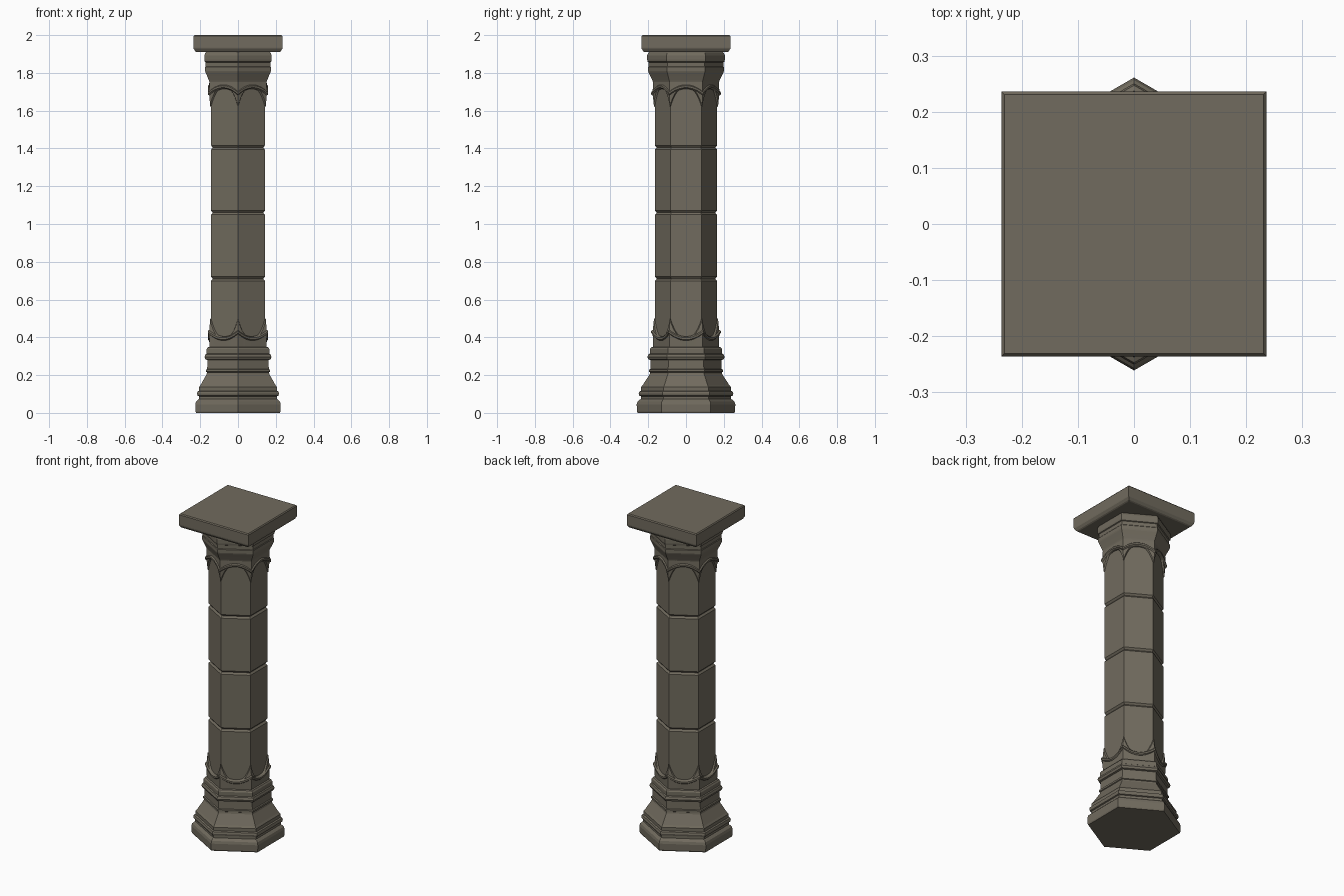
import bpy, bmesh, math

if "Cube" in bpy.data.objects:
    bpy.data.objects.remove(bpy.data.objects["Cube"])

stone = bpy.data.materials.new("grey_brown_stone")
stone.diffuse_color = (0.165, 0.147, 0.112, 1)
stone.use_nodes = True
stone.node_tree.nodes["Principled BSDF"].inputs["Base Color"].default_value = stone.diffuse_color


def finish(name, bm):
    bmesh.ops.remove_doubles(bm, verts=bm.verts, dist=1e-5)
    bmesh.ops.recalc_face_normals(bm, faces=bm.faces)
    me = bpy.data.meshes.new(name)
    bm.to_mesh(me)
    bm.free()
    ob = bpy.data.objects.new(name, me)
    bpy.context.collection.objects.link(ob)
    me.materials.append(stone)
    return ob


def hex_sweep(name, section, n=1):
    """Sweep a closed (apothem, z) section round a hexagon; u runs -1..1 across each side."""
    bm = bmesh.new()
    rings = []
    for side in range(6):
        t = side * math.pi / 3
        for i in range(n):
            u = -1 + 2 * i / n
            ring = []
            for a, z in section(u):
                w = u * a * math.tan(math.pi / 6)
                ring.append(bm.verts.new((a * math.cos(t) - w * math.sin(t),
                                          a * math.sin(t) + w * math.cos(t), z)))
            rings.append(ring)
    m = len(rings[0])
    for k, r in enumerate(rings):
        s = rings[(k + 1) % len(rings)]
        for j in range(m):
            bm.faces.new((r[j], s[j], s[(j + 1) % m], r[(j + 1) % m]))
    bmesh.ops.dissolve_degenerate(bm, dist=1e-5, edges=bm.edges)
    return finish(name, bm)


def hex_lathe(name, profile):
    pts = [(0, profile[0][1])] + profile + [(0, profile[-1][1])]
    return hex_sweep(name, lambda u: pts)


# moulded base
hex_lathe("base", [
    (.222, 0), (.225, .008), (.226, .045), (.222, .06), (.212, .07), (.207, .073),
    (.207, .088), (.214, .091), (.217, .102), (.214, .113), (.206, .117),
    (.206, .137), (.198, .148), (.166, .205), (.164, .215), (.169, .218), (.169, .229),
    (.163, .232), (.162, .28), (.172, .283), (.177, .296), (.172, .31),
    (.166, .314), (.166, .338), (.160, .347), (.150, .35)])

# shaft blocks with chamfered joints
joints = [.345, .71, 1.06, 1.405, 1.775]
for i in range(4):
    lo, hi = joints[i], joints[i + 1]
    hex_lathe("shaft_block_%d" % (i + 1), [
        (.134, lo), (.137, lo + .004), (.143, lo + .011),
        (.143, hi - .011), (.137, hi - .004), (.134, hi)])


# scalloped collars: corner spikes plus a raised moulding, mirrored for the top
def collar(u):
    z = .398 + .102 * abs(u) ** 2.6
    return [(.140, .345), (.151, .345), (.153, min(z - .004, .43)),
            (.147 + .005 * (1 - abs(u) ** 6), z - .004), (.145, z), (.140, z)]


def moulding(u):
    z = .393 + .036 * abs(u) ** 2
    return [(.142, z - .012), (.154, z - .010), (.160, z - .005), (.160, z + .005),
            (.154, z + .010), (.142, z + .012)]


for label, flip in (("lower", False), ("upper", True)):
    for part, fn in (("collar", collar), ("moulding", moulding)):
        hex_sweep(label + "_" + part,
                  lambda u, fn=fn: [(a, 2.12 - z if flip else z) for a, z in fn(u)], 16)

# capital
hex_lathe("capital", [
    (.150, 1.735), (.151, 1.75), (.154, 1.76), (.163, 1.782), (.172, 1.803), (.174, 1.81),
    (.174, 1.83), (.171, 1.834), (.171, 1.856), (.176, 1.859), (.178, 1.87),
    (.178, 1.893), (.173, 1.906), (.165, 1.912)])

# square top slab with chamfered underside
bm = bmesh.new()
prev = None
for h, z in [(.219, 1.91), (.226, 1.914), (.235, 1.928), (.236, 1.935), (.236, 1.994), (.231, 2.0)]:
    ring = [bm.verts.new((x * h, y * h, z)) for x, y in ((-1, -1), (1, -1), (1, 1), (-1, 1))]
    if prev:
        for j in range(4):
            bm.faces.new((prev[j], prev[(j + 1) % 4], ring[(j + 1) % 4], ring[j]))
    else:
        bm.faces.new(ring[::-1])
    prev = ring
bm.faces.new(prev)
finish("top_slab", bm)
